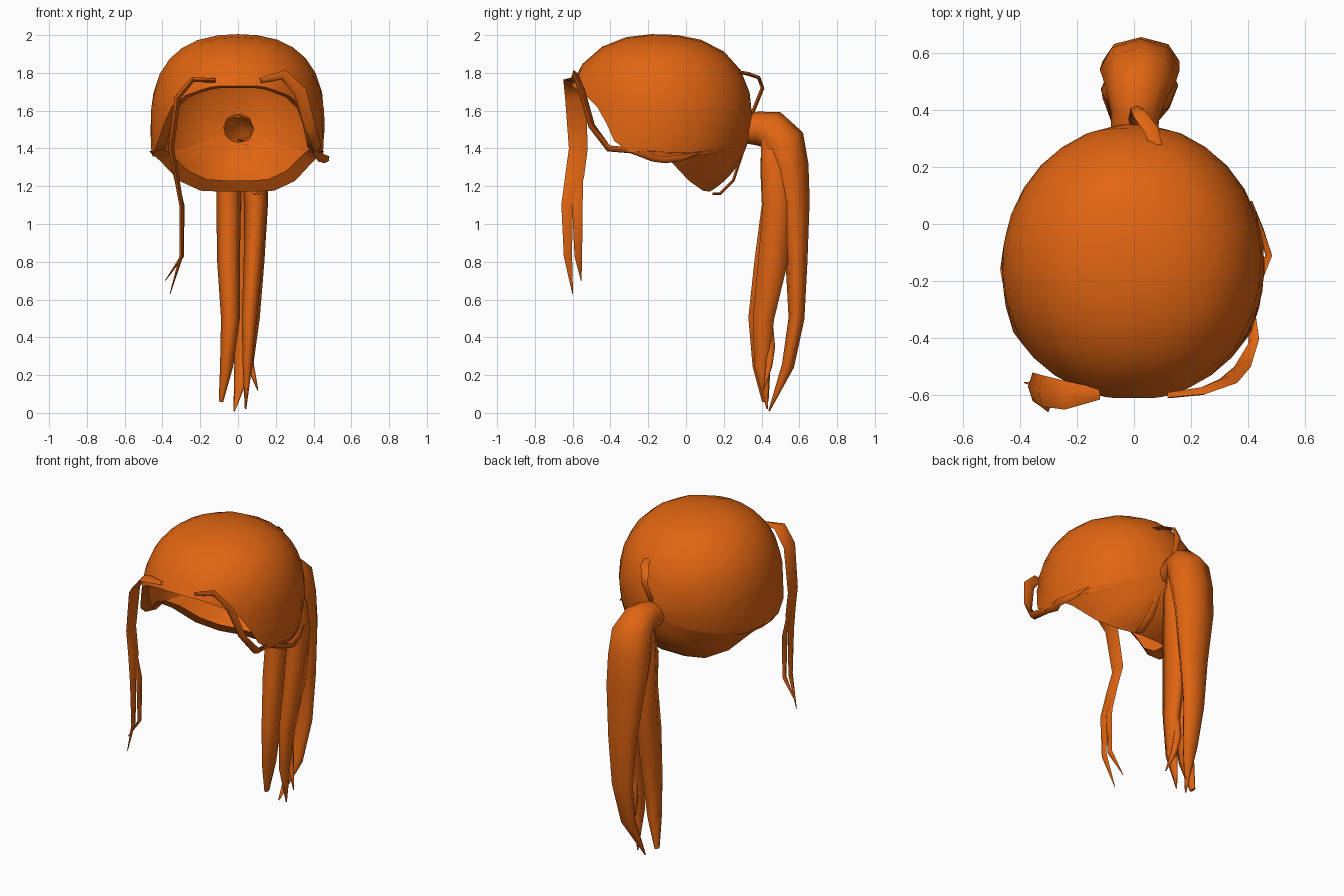
import bpy, bmesh, math
from mathutils import Vector

mat = bpy.data.materials.new("orange_hair")
mat.diffuse_color = (0.75, 0.13, 0.006, 1)


def make(name, verts, faces, angle=75):
    me = bpy.data.meshes.new(name)
    me.from_pydata(verts, [], faces)
    bm = bmesh.new()
    bm.from_mesh(me)
    bmesh.ops.recalc_face_normals(bm, faces=bm.faces)
    bm.to_mesh(me)
    bm.free()
    me.materials.append(mat)
    ob = bpy.data.objects.new(name, me)
    bpy.context.collection.objects.link(ob)
    bpy.ops.object.select_all(action='DESELECT')
    ob.select_set(True)
    bpy.context.view_layer.objects.active = ob
    bpy.ops.object.shade_smooth_by_angle(angle=math.radians(angle))
    return ob


def bridge(rings, n):
    return [(r * n + i, r * n + (i + 1) % n, (r + 1) * n + (i + 1) % n, (r + 1) * n + i)
            for r in range(rings - 1) for i in range(n)]


def lock(name, pts, ref=(1, 0, 0), n=6):
    """Tapered lock: each point is x, y, z, half width along ref, half thickness."""
    P = [Vector(p[:3]) for p in pts]
    verts = []
    for k, p in enumerate(pts):
        t = (P[min(k + 1, len(P) - 1)] - P[max(k - 1, 0)]).normalized()
        u = Vector(ref)
        u = (u - t * u.dot(t)).normalized()
        v = t.cross(u)
        for i in range(n):
            a = 2 * math.pi * i / n
            verts.append(P[k] + u * math.cos(a) * p[3] + v * math.sin(a) * p[4])
    faces = bridge(len(pts), n)
    faces.append(tuple(range(len(verts) - n, len(verts))))
    return make(name, verts, faces)


# Hair cap: hairline loop swept over a rounded skull towards the ponytail hole
C, R = Vector((0, -0.13, 1.55)), Vector((0.45, 0.48, 0.448))
half = [(0, -.61, 1.73), (.03, -.61, 1.73), (.065, -.61, 1.73), (.1, -.605, 1.73),
        (.14, -.595, 1.725), (.19, -.575, 1.71), (.27, -.53, 1.68), (.34, -.47, 1.62),
        (.38, -.42, 1.53), (.41, -.38, 1.44), (.43, -.3, 1.38), (.455, -.16, 1.385),
        (.4, -.08, 1.33), (.31, .02, 1.22), (.2, .1, 1.16), (.08, .14, 1.15), (0, .14, 1.15)]
rim = [Vector(p) for p in half + [(-x * 1.03, y, z) for x, y, z in half[-2:0:-1]]]
pole = Vector((0, 1, -0.11)).normalized()


def skull(d):
    return (math.hypot(d.x, d.y) ** 2.4 + abs(d.z) ** 2.4) ** (-1 / 2.4)


def lip(p):
    f = 0.8 + 0.14 * min(1, (p.z - 1.15) / 0.55)
    return C + (p - C) * f


verts, RINGS = [lip(p) for p in rim], 11
for r in range(RINGS):
    for p in rim:
        q = Vector([(p[i] - C[i]) / R[i] for i in range(3)])
        d = q.normalized()
        flare = q.length / skull(d)
        k = r / (RINGS - 1) * (1 - 0.16 / d.angle(pole))
        e = d.slerp(pole, k)
        s = skull(e) * (1 + (flare - 1) * (1 - k) ** 2)
        # flatten the lower back of the head towards the nape
        if e.y > 0 > e.z:
            s *= 1 - 0.12 * e.y * -e.z
        verts.append(C + Vector([e[i] * R[i] * s for i in range(3)]))
make("hair_cap", verts, bridge(RINGS + 1, len(rim)), 60)

# Ponytail: one thick back bundle with the neck, plus bundles splitting off below
lock("ponytail_back", [
    (0, .32, 1.5, .082, .075), (.005, .38, 1.505, .085, .09), (.01, .45, 1.5, .105, .105),
    (.02, .51, 1.435, .13, .12), (.02, .54, 1.3, .14, .11), (.025, .57, 1.12, .135, .085),
    (.04, .585, .8, .1, .058), (.04, .585, .5, .075, .042), (.03, .54, .25, .05, .033),
    (-.02, .44, .01, .004, .004)], n=8)
lock("ponytail_left", [
    (-.03, .45, 1.45, .06, .06), (-.05, .465, 1.28, .065, .082),
    (-.05, .475, 1.1, .065, .085), (-.05, .44, .8, .06, .09), (-.04, .395, .5, .05, .075),
    (-.06, .4, .25, .035, .055), (-.09, .42, .06, .012, .02)])
lock("ponytail_right", [
    (.05, .45, 1.45, .06, .06), (.08, .475, 1.28, .07, .088),
    (.095, .485, 1.1, .06, .09), (.08, .46, .8, .05, .09), (.06, .41, .5, .04, .065),
    (.05, .4, .25, .025, .045), (.04, .43, .02, .004, .004)])
lock("ponytail_wisp", [
    (.05, .44, .5, .02, .02), (.05, .45, .35, .025, .025), (.065, .44, .25, .02, .02),
    (.105, .41, .12, .003, .003)])

# Long front strand that splits into two tips
lock("front_strand", [
    (-.12, -.595, 1.76, .02, .012), (-.24, -.6, 1.765, .05, .014), (-.32, -.585, 1.67, .055, .016),
    (-.355, -.57, 1.4, .05, .016), (-.325, -.59, 1.25, .05, .014), (-.3, -.63, 1.1, .03, .011),
    (-.3, -.625, .83, .022, .01), (-.36, -.6, .63, .002, .002)], ref=(0, 1, 0), n=4)
lock("front_strand_tip", [
    (-.335, -.57, 1.27, .025, .01), (-.295, -.575, 1.1, .028, .011), (-.295, -.57, .83, .02, .01),
    (-.385, -.555, .7, .002, .002)], ref=(0, 1, 0), n=4)

# Strand swept from the fringe around the side
lock("side_strand", [
    (.12, -.6, 1.76, .015, .012), (.24, -.585, 1.79, .03, .015), (.33, -.55, 1.7, .035, .018),
    (.38, -.5, 1.52, .03, .018), (.42, -.41, 1.4, .025, .015), (.41, -.29, 1.39, .02, .015),
    (.44, -.18, 1.35, .025, .012), (.472, -.11, 1.34, .022, .01), (.445, -.02, 1.35, .018, .01),
    (.41, .08, 1.38, .004, .004)], ref=(.5, -.3, .8), n=4)

# Small loose loops behind the crown and at the nape
lock("crown_loop", [
    (.085, .25, 1.81, .02, .008), (.06, .33, 1.795, .025, .01), (.02, .385, 1.775, .025, .01),
    (.01, .405, 1.72, .022, .01), (0, .365, 1.62, .02, .01), (0, .34, 1.56, .01, .008)], n=4)
lock("nape_loop", [
    (.1, .14, 1.16, .01, .006), (.1, .18, 1.16, .025, .008), (.09, .25, 1.23, .025, .008),
    (.07, .28, 1.32, .02, .008), (.04, .315, 1.42, .01, .006)], n=4)
